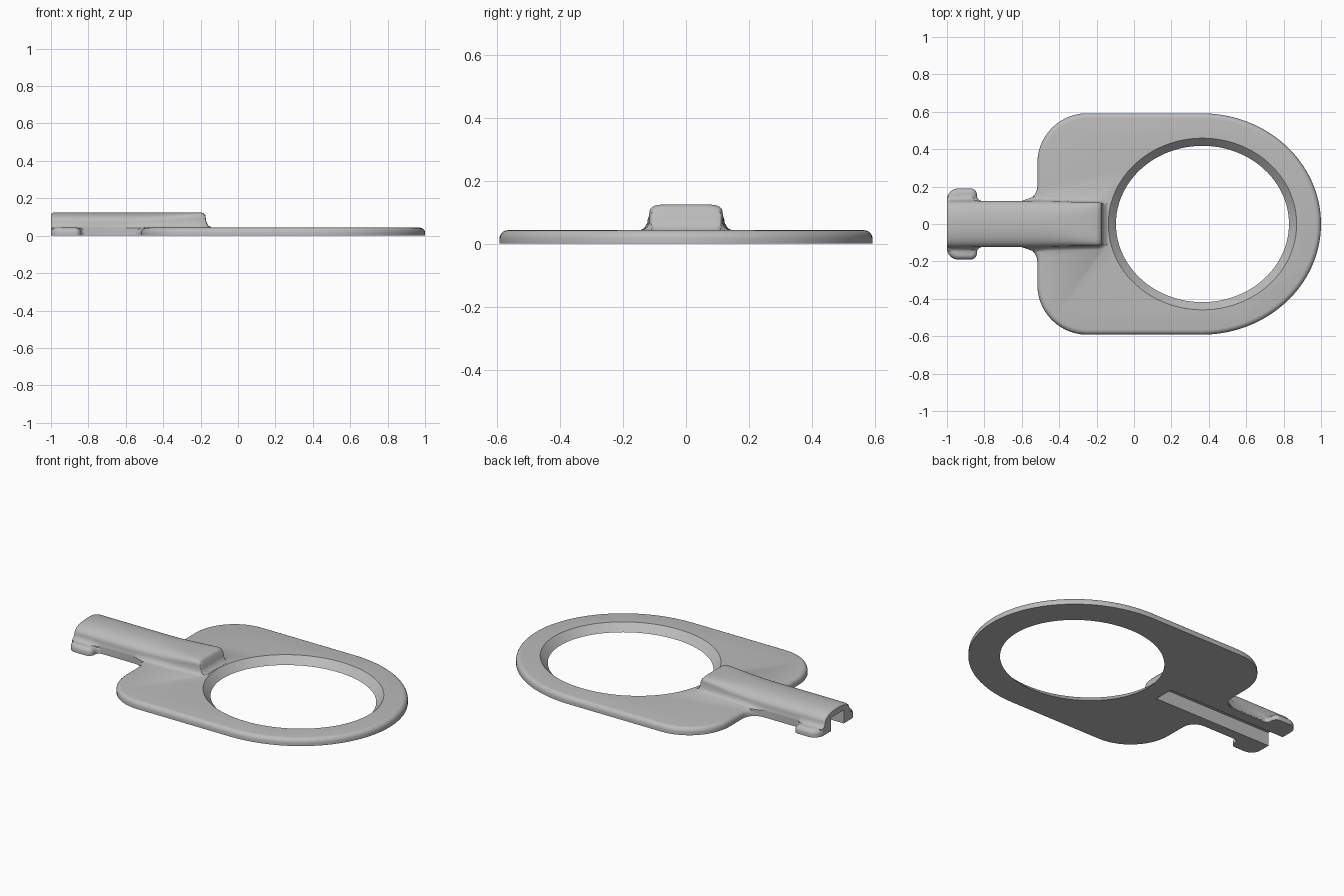
import bpy, bmesh
from math import sin, cos, pi, radians

if "Cube" in bpy.data.objects:
    bpy.data.objects.remove(bpy.data.objects["Cube"])

grey = bpy.data.materials.new("plain grey")
grey.use_nodes = True
grey.diffuse_color = (0.5, 0.5, 0.5, 1)
grey.node_tree.nodes["Principled BSDF"].inputs["Base Color"].default_value = (0.5, 0.5, 0.5, 1)

THICK = 0.043
HALF = 0.123  # half width of the shaft


def arc(cx, cy, rx, ry, a0, a1, n):
    angles = [radians(a0 + (a1 - a0) * i / n) for i in range(n + 1)]
    return [(cx + rx * cos(a), cy + ry * sin(a)) for a in angles]


def finish(bm, name):
    bmesh.ops.recalc_face_normals(bm, faces=bm.faces)
    mesh = bpy.data.meshes.new(name)
    bm.to_mesh(mesh)
    bm.free()
    obj = bpy.data.objects.new(name, mesh)
    mesh.materials.append(grey)
    bpy.context.collection.objects.link(obj)
    return obj


def loft(rings, name):
    """Skin closed rings of equal length and cap both ends."""
    bm = bmesh.new()
    loops = [[bm.verts.new(p) for p in ring] for ring in rings]
    n = len(loops[0])
    for a, b in zip(loops, loops[1:]):
        for i in range(n):
            j = (i + 1) % n
            bm.faces.new((a[i], a[j], b[j], b[i]))
    bm.faces.new(loops[0])
    bm.faces.new(loops[-1])
    return finish(bm, name)


def combine(target, other, operation):
    mod = target.modifiers.new(operation.lower(), 'BOOLEAN')
    mod.operation, mod.solver, mod.object = operation, 'EXACT', other
    bpy.context.view_layer.objects.active = target
    bpy.ops.object.modifier_apply(modifier=mod.name)
    bpy.data.objects.remove(other)


# Flat plate outline: round end, rear corner, neck fillet, cross tab
half = (arc(0.36, 0, 0.64, 0.592, 0, 90, 32)
        + arc(-0.25, 0.325, 0.267, 0.267, 90, 180, 14)
        + arc(-0.597, 0.203, 0.08, 0.08, 0, -90, 8)
        + arc(-0.81, 0.153, 0.03, 0.03, -90, -180, 5)
        + arc(-0.872, 0.158, 0.032, 0.032, 0, 90, 5)
        + arc(-0.94, 0.13, 0.06, 0.06, 90, 180, 8))
outline = half + [(x, -y) for x, y in reversed(half[1:])]

bm = bmesh.new()
base = bm.faces.new([bm.verts.new((x, y, 0)) for x, y in outline])
top = bmesh.ops.extrude_face_region(bm, geom=[base], use_keep_orig=True)
top_verts = [g for g in top["geom"] if isinstance(g, bmesh.types.BMVert)]
bmesh.ops.translate(bm, verts=top_verts, vec=(0, 0, THICK))
rim = [e for e in bm.edges if all(v.co.z > THICK / 2 for v in e.verts)]
bmesh.ops.bevel(bm, geom=rim, offset=0.027, segments=5, profile=0.5, affect='EDGES')
key = finish(bm, "key_body")


# Raised shaft: domed section that turns boxy at its inner end
def section(x, width, height, power, flare):
    low = min(0.065, THICK + (height - THICK) * 0.5)
    side = [(width + flare, 0.005), (width + flare, THICK - 0.002),
            (width + flare * 0.4, THICK + (low - THICK) * 0.3)]
    for i in range(13):
        a = pi / 2 * i / 12
        side.append((width * cos(a) ** (2 / power) if i < 12 else 0,
                     low + (height - low) * sin(a) ** (2 / power)))
    return [(x, y, z) for y, z in side] + [(x, -y, z) for y, z in reversed(side[:-1])]


stations = [(-1.0, 0.115, 0.115, 2.3, 0.02), (-0.993, 0.121, 0.122, 2.3, 0.025),
            (-0.98, HALF, 0.125, 2.3, 0.025), (-0.87, HALF, 0.125, 2.3, 0.025),
            (-0.83, HALF, 0.125, 2.3, 0.001), (-0.6, HALF, 0.125, 2.3, 0.001),
            (-0.53, HALF, 0.125, 2.3, 0.025), (-0.45, 0.122, 0.125, 2.4, 0.025),
            (-0.36, 0.12, 0.125, 3, 0.025), (-0.28, 0.118, 0.125, 4, 0.025),
            (-0.2, 0.117, 0.125, 6, 0.025), (-0.185, 0.115, 0.121, 6, 0.025),
            (-0.175, 0.112, 0.11, 6, 0.025), (-0.169, 0.11, 0.075, 6, 0.025),
            (-0.16, 0.11, 0.055, 5, 0.022), (-0.142, 0.108, 0.044, 4, 0.015)]
shaft = loft([section(*s) for s in stations], "shaft")
combine(key, shaft, 'UNION')


# Tapered oval finger hole, carried past both faces of the plate
def oval(z, grow):
    pts = arc(0.366, 0, 0.4625 + grow, 0.418 + grow, 0, 360, 96)[:-1]
    return [(x, y, z) for x, y in pts]


hole = loft([oval(-0.05, 0), oval(0, 0), oval(THICK, 0.041), oval(0.1, 0.041)], "hole_cutter")
combine(key, hole, 'DIFFERENCE')

# Square slot along the underside of the shaft
slot = loft([[(x, -0.06, -0.05), (x, 0.06, -0.05), (x, 0.06, 0.08), (x, -0.06, 0.08)]
             for x in (-1.1, -0.21)], "slot_cutter")
combine(key, slot, 'DIFFERENCE')

bpy.ops.object.select_all(action='DESELECT')
key.select_set(True)
bpy.context.view_layer.objects.active = key
bpy.ops.object.shade_smooth_by_angle(angle=radians(35))
